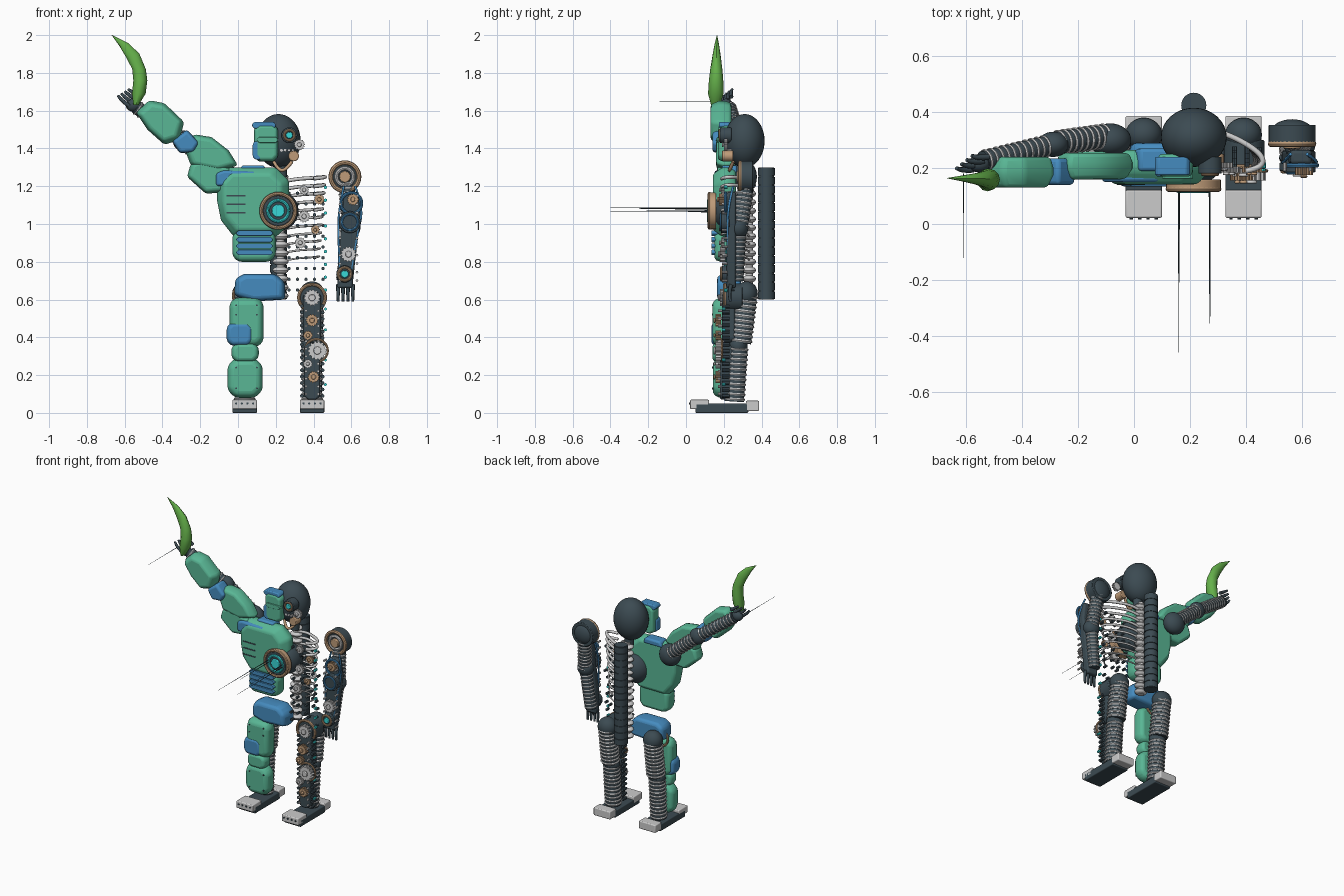
import bpy, bmesh, math, random
from mathutils import Vector, Matrix

if "Cube" in bpy.data.objects:
    bpy.data.objects.remove(bpy.data.objects["Cube"])
random.seed(4)

COL = dict(green=(.10, .47, .30, 1), blue=(.06, .26, .52, 1), dark=(.045, .07, .085, 1),
           tan=(.52, .33, .19, 1), cyan=(.04, .68, .68, 1), leaf=(.13, .44, .07, 1))
MATS = {}
for k, c in COL.items():
    MATS[k] = bpy.data.materials.new(k + "_paint")
    MATS[k].diffuse_color = c
FRONT = Vector((0, 1, 0))


def finish(name, bm, mat=None, bevel=0, seg=3):
    bmesh.ops.recalc_face_normals(bm, faces=bm.faces)
    me = bpy.data.meshes.new(name)
    bm.to_mesh(me)
    bm.free()
    ob = bpy.data.objects.new(name, me)
    bpy.context.collection.objects.link(ob)
    if mat:
        me.materials.append(MATS[mat])
    if bevel:
        m = ob.modifiers.new("edge", 'BEVEL')
        m.width, m.segments, m.limit_method = bevel, seg, 'ANGLE'
    bpy.ops.object.select_all(action='DESELECT')
    ob.select_set(True)
    bpy.context.view_layer.objects.active = ob
    bpy.ops.object.shade_smooth_by_angle(angle=math.radians(35))


def add_cyl(bm, p, q, r, r2=None, n=16):
    p, q = Vector(p), Vector(q)
    M = Matrix.Translation((p + q) / 2) @ (q - p).to_track_quat('Z', 'Y').to_matrix().to_4x4()
    bmesh.ops.create_cone(bm, cap_ends=True, segments=n, radius1=r, radius2=r if r2 is None else r2,
                          depth=(q - p).length, matrix=M)


def add_torus(bm, p, d, R, r, n=28, k=8):
    M = Matrix.Translation(p) @ Vector(d).to_track_quat('Z', 'Y').to_matrix().to_4x4()
    v = [[bm.verts.new(M @ Vector(((R + r * math.cos(b)) * math.cos(a), (R + r * math.cos(b)) * math.sin(a),
          r * math.sin(b)))) for b in (2 * math.pi * j / k for j in range(k))]
         for a in (2 * math.pi * i / n for i in range(n))]
    for i in range(n):
        for j in range(k):
            bm.faces.new((v[i][j], v[i][j - 1], v[i - 1][j - 1], v[i - 1][j]))


def plate(name, pts, y0, y1, mat, bevel=.02, dome=1.0):
    """Outline in x, z pushed along y; dome < 1 draws the front in to a rounded crown."""
    bm = bmesh.new()
    n, h = len(pts), y1 - y0
    cx, cz = sum(p[0] for p in pts) / n, sum(p[1] for p in pts) / n
    layers = [(y0, 1), (y1, 1)] if dome == 1 else [(y0, dome), (y0 + h * .4, 1), (y0 + h * .65, 1), (y1, .5 + dome / 2)]
    loops = [[bm.verts.new((cx + (x - cx) * s, y, cz + (z - cz) * s)) for x, z in pts] for y, s in layers]
    for a, b in zip(loops, loops[1:]):
        for i in range(n):
            bm.faces.new((a[i], a[i - 1], b[i - 1], b[i]))
    bm.faces.new(loops[0])
    bm.faces.new(loops[-1])
    finish(name, bm, mat, bevel)


def slab(name, x0, x1, z0, z1, y0, y1, mat, cut=.03, bevel=.02, dome=1.0):
    plate(name, [(x0 + cut, z0), (x1 - cut, z0), (x1, z0 + cut), (x1, z1 - cut), (x1 - cut, z1),
                 (x0 + cut, z1), (x0, z1 - cut), (x0, z0 + cut)], y0, y1, mat, bevel, dome)


def box(name, c, s, mat=None, bevel=.006):
    bm = bmesh.new()
    bmesh.ops.create_cube(bm, size=1, matrix=Matrix.Translation(c) @ Matrix.Diagonal((*s, 1)))
    finish(name, bm, mat, bevel)


def ball(name, c, s, mat):
    bm = bmesh.new()
    bmesh.ops.create_uvsphere(bm, u_segments=32, v_segments=20, radius=1,
                              matrix=Matrix.Translation(c) @ Matrix.Diagonal((*s, 1)))
    finish(name, bm, mat)


def rod(name, p, q, r, mat=None, n=32, r2=None, bevel=0):
    bm = bmesh.new()
    add_cyl(bm, p, q, r, r2, n)
    finish(name, bm, mat, bevel, 2)


def disc(name, x, z, r, y0, y1, mat=None):
    rod(name, (x, y0, z), (x, y1, z), r, mat, bevel=.004)


def ring(name, x, z, R, r, y, mat=None):
    bm = bmesh.new()
    add_torus(bm, (x, y, z), FRONT, R, r, 36)
    finish(name, bm, mat)


def gear(name, x, z, r, y0, y1, mat=None, teeth=14):
    pts = []
    for i in range(teeth * 4):
        a, q = 2 * math.pi * i / (teeth * 4), r if i % 4 < 2 else r * .84
        pts.append((x + q * math.cos(a), z + q * math.sin(a)))
    plate(name, pts, y0, y1, mat, 0)
    disc(name + "_hub", x, z, r * .4, y0 - .01, y0, mat)


def limb(name, p, q, r, n):
    """Dark core tube wrapped in pale coil rings."""
    p, q = Vector(p), Vector(q)
    rod(name + "_core", p, q, r * .92, 'dark', 24)
    bm = bmesh.new()
    for i in range(n):
        add_torus(bm, p.lerp(q, (i + .5) / n), q - p, r * .9, r * .13, 24, 6)
    finish(name + "_coil", bm)


def tube(name, pts, radii, mat=None):
    cu = bpy.data.curves.new(name, 'CURVE')
    cu.dimensions, cu.bevel_depth, cu.bevel_resolution, cu.use_fill_caps = '3D', 1, 2, True
    s = cu.splines.new('NURBS')
    s.points.add(len(pts) - 1)
    for sp, p, r in zip(s.points, pts, radii):
        sp.co, sp.radius = (*p, 1), r
    s.use_endpoint_u, s.order_u, s.resolution_u = True, 3, 5
    bpy.context.collection.objects.link(bpy.data.objects.new(name, cu))
    if mat:
        cu.materials.append(MATS[mat])


def bolts(name, spots, r, mat=None, d=.015):
    bm = bmesh.new()
    for x, y, z in spots:
        add_cyl(bm, (x, y, z), (x, y + d, z), r, n=8)
    finish(name, bm, mat)


# Head: dark skull, half face mask, exposed eye side
ball("skull", (.214, .31, 1.44), (.118, .106, .142), 'dark')
slab("face_mask", .085, .212, 1.33, 1.53, .17, .25, 'green', .025, .012, .9)
slab("brow", .075, .2, 1.505, 1.54, .175, .24, 'blue', .012, .008)
slab("cheek", .078, .13, 1.34, 1.44, .17, .22, 'blue', .015, .008)
slab("visor", .1, .212, 1.43, 1.46, .163, .2, 'green', .012, .006)
disc("eye_socket", .272, 1.47, .042, .18, .24, 'dark')
ring("eye_ring", .272, 1.47, .027, .006, .178, 'tan')
disc("eye", .272, 1.47, .018, .17, .19, 'cyan')
gear("jaw_gear", .325, 1.42, .03, .2, .22)
disc("jaw_joint", .295, 1.36, .028, .19, .25, 'tan')
bolts("teeth", [(.23 + .02 * i, .21, 1.39) for i in range(4)], .008, None, .03)
rod("neck", (.23, .31, 1.25), (.23, .31, 1.34), .03, 'dark')
tube("neck_brace", [(.19, .25, 1.33), (.21, .23, 1.29), (.25, .23, 1.28), (.285, .25, 1.33)], [.009] * 4, 'tan')

# Back column and vertebrae
bm = bmesh.new()
add_cyl(bm, (.214, .425, .6), (.214, .425, 1.3), .04, n=24)
for i in range(15):
    add_cyl(bm, (.214, .425, .602 + i * .0467), (.214, .425, .643 + i * .0467), .045, n=24)
finish("back_column", bm, 'dark')
bm = bmesh.new()
for i in range(15):
    bmesh.ops.create_uvsphere(bm, u_segments=16, v_segments=8, radius=1, matrix=Matrix.Translation(
        (.225, .335, .62 + i * .045)) @ Matrix.Diagonal((.043, .036, .02, 1)))
add_cyl(bm, (.225, .335, .6), (.225, .335, 1.28), .02)
finish("vertebrae", bm)

# Armoured half of the torso
plate("chest_shell", [(-.11, 1.24), (-.055, 1.3), (.2, 1.3), (.27, 1.23), (.27, 1.0), (.2, .93),
                      (-.02, .93), (-.09, 1.02), (-.11, 1.12)], .142, .265, 'green', .015, .8)
slab("belly_shell", -.03, .2, .8, .97, .15, .25, 'green', .03, .02, .92)
for i in range(4):
    slab("belly_rib", -.01, .185, .835 + i * .034, .864 + i * .034, .135, .2, 'blue', .012, .008)
plate("collar_bar", [(-.12, 1.2), (-.12, 1.27), (-.08, 1.285), (.1, 1.28), (.09, 1.22), (-.03, 1.2)],
      .15, .24, 'blue', .012, .92)
plate("collar_top", [(0, 1.27), (.02, 1.31), (.14, 1.31), (.15, 1.27)], .19, .27, 'blue', .012)
for i in range(3):
    box("chest_vent", (-.01, .143, 1.06 + i * .045), (.1, .008, .008), 'dark', 0)
ball("core_housing", (.22, .24, 1.07), (.1, .1, .105), 'dark')
disc("core_base", .213, 1.07, .098, .125, .16, 'tan')
ring("core_rim", .213, 1.07, .09, .01, .125, 'tan')
disc("core_dark", .213, 1.07, .08, .12, .14, 'dark')
ring("core_inner", .213, 1.07, .055, .009, .12, 'cyan')
disc("core_glow", .213, 1.07, .034, .112, .13, 'cyan')
for x, z, y in ((.16, 1.085, -.46), (.272, 1.065, -.4), (.162, 1.07, -.21), (.27, 1.08, -.25)):
    rod("core_spike", (x, .13, z), (x, y, z), .003, 'dark', 6, .0008)

# Exposed half of the torso: ribs, gears and floating bolts
for i in range(11):
    z, w, r = 1.25 - i * .042, .465 - .003 * i, .01 - .0005 * i
    tube("rib", [(.24, .335, z - .025), (.3, .335, z - .012), (.4, .29, z - .006), (w, .24, z), (w - .01, .2, z - .004),
                 (.4, .19, z - .01)], [r] * 6)
for x, z, r, m in ((.35, 1.18, .026, None), (.43, 1.13, .028, 'tan'), (.35, 1.04, .032, None), (.41, .97, .024, 'tan'),
                   (.33, .9, .03, None)):
    gear("chest_gear", x, z, r, .185, .205, m)
bolts("torso_bolts", [(.27 + .045 * i, .2 + random.random() * .06, .65 + .057 * j)
                      for i in range(5) for j in range(10)], .009, 'dark', .025)
bolts("side_lights", [(.463, .2, .65 + .068 * j) for j in range(9)], .009, 'cyan', .02)

# Pelvis
plate("pelvis", [(-.02, .62), (-.015, .71), (.03, .735), (.2, .735), (.25, .69), (.25, .6), (.08, .59)],
      .165, .29, 'blue', .02, .9)

# Legs: coils, joints and feet on both sides
for x in (.035, .392):
    ball("hip_joint", (x, .32, .63), (.066, .06, .066), 'dark')
    limb("thigh", (x, .32, .63), (x, .287, .37), .062, 10)
    ball("knee_joint", (x, .275, .355), (.058, .05, .055), 'dark')
    limb("shin", (x, .275, .35), (x, .255, .06), .056, 11)
    box("sole", (x, .19, .025), (.13, .28, .05), 'dark')
    box("toe", (x, .072, .045), (.13, .1, .05))
    box("heel", (x, .352, .037), (.13, .07, .055))
    bolts("toe_bolts", [(x - .045 + .03 * i, .016, .05) for i in range(4)], .006, 'dark')

# Armoured leg shells
slab("thigh_shell", -.045, .135, .35, .61, .14, .235, 'green', .03, .02, .85)
slab("knee_pad", -.06, .08, .355, .48, .135, .225, 'blue', .025, .015, .88)
slab("knee_shell", -.035, .11, .27, .37, .14, .22, 'green', .025, .015, .88)
slab("shin_shell", -.055, .13, .08, .29, .142, .235, 'green', .04, .02, .85)
ring("hip_trim", .035, .62, .06, .008, .24, 'tan')
bolts("shell_bolts", [(x, .138, z) for x in (-.01, .1) for z in (.13, .24, .52, .57)], .005, 'dark')

# Exposed leg front
slab("leg_frame_top", .345, .44, .37, .64, .19, .26, 'dark', .02, .01)
slab("leg_frame_low", .35, .435, .07, .37, .18, .25, 'dark', .02, .01)
disc("hip_disc", .392, .61, .075, .21, .3, 'dark')
ring("hip_ring", .392, .61, .07, .009, .205, 'tan')
gear("hip_gear", .392, .61, .045, .18, .21)
for x, z, r, m in ((.392, .49, .034, 'tan'), (.42, .33, .052, None), (.4, .19, .032, 'tan'), (.37, .41, .026, 'tan'),
                   (.37, .26, .025, None)):
    gear("leg_gear", x, z, r, .155, .185, m)
ring("knee_ring", .415, .33, .06, .006, .19, 'tan')
bolts("leg_bolts", [(x, .19, .09 + .034 * j) for x in (.338, .448) for j in range(15)], .01, 'dark', .04)
bolts("leg_rivets", [(x, .17, .1 + .04 * j) for x in (.36, .425) for j in range(12)], .007, None, .03)
bolts("leg_lights", [(.463, .19, z) for z in (.15, .28, .44, .55)], .008, 'cyan', .02)

# Exposed hanging arm
disc("shoulder_disc", .566, 1.25, .084, .29, .355, 'dark')
ball("shoulder_cap", (.566, .33, 1.25), (.075, .045, .075), 'dark')
ring("shoulder_ring", .566, 1.25, .075, .012, .287, 'tan')
ring("shoulder_inner", .566, 1.25, .045, .01, .285)
disc("shoulder_pin", .566, 1.25, .03, .27, .3, 'tan')
limb("upper_arm", (.573, .32, 1.22), (.595, .285, .98), .045, 10)
ball("elbow_joint", (.593, .28, .98), (.055, .05, .055), 'dark')
limb("forearm", (.592, .28, .97), (.56, .265, .7), .042, 11)
plate("arm_frame", [(.56, 1.17), (.635, 1.17), (.65, 1.05), (.62, .8), (.605, .66), (.525, .66), (.53, .85),
                    (.55, 1.0)], .215, .265, 'dark', .012)
ring("biceps_ring", .6, 1.11, .055, .008, .21, 'blue')
gear("biceps_gear", .608, 1.13, .032, .175, .21, 'tan')
disc("elbow_disc", .592, 1.01, .058, .185, .23, 'dark')
ring("elbow_ring", .592, 1.01, .042, .006, .183, 'blue')
gear("forearm_gear", .585, .84, .042, .18, .21)
disc("wrist_disc", .565, .735, .045, .19, .22, 'dark')
ring("wrist_ring", .565, .735, .034, .007, .188, 'tan')
disc("wrist_light", .565, .735, .02, .18, .2, 'cyan')
bolts("arm_bolts", [(x, .19, .7 + .045 * j) for x in (.54, .63) for j in range(11)], .007, None, .03)
for s in (-1, 1):
    tube("arm_cable", [(.59 + s * .03, .25, 1.2), (.6 + s * .065, .22, 1.08), (.58 + s * .05, .22, .95),
                       (.57 + s * .03, .22, .75)], [.006] * 4, 'blue')
for i in range(4):
    x = .53 + .026 * i
    tube("hanging_finger", [(x, .24, .68), (x, .225, .64), (x, .235, .59)], [.011, .01, .007], 'dark')

# Raised arm: coils behind, shells in front
ball("raised_shoulder", (-.085, .3, 1.26), (.075, .06, .075), 'dark')
limb("raised_upper", (-.1, .315, 1.28), (-.28, .29, 1.43), .045, 9)
ball("raised_elbow", (-.29, .285, 1.44), (.055, .045, .055), 'dark')
limb("raised_forearm", (-.29, .285, 1.44), (-.54, .225, 1.62), .04, 12)
plate("shoulder_shell", [(-.27, 1.25), (-.25, 1.32), (-.18, 1.35), (-.03, 1.29), (-.05, 1.17), (-.17, 1.16)],
      .165, .26, 'green', .015, .88)
plate("upper_arm_shell", [(-.28, 1.39), (-.235, 1.475), (-.14, 1.46), (-.05, 1.39), (.0, 1.31), (-.1, 1.28),
                          (-.25, 1.31)], .16, .255, 'green', .015, .85)
plate("elbow_pad", [(-.35, 1.44), (-.27, 1.5), (-.205, 1.43), (-.235, 1.38), (-.31, 1.375)],
      .14, .235, 'blue', .014, .9)
plate("forearm_shell", [(-.54, 1.59), (-.47, 1.655), (-.39, 1.64), (-.285, 1.54), (-.31, 1.445), (-.39, 1.42),
                        (-.48, 1.5)], .13, .24, 'green', .015, .82)
ball("palm", (-.555, .215, 1.63), (.04, .03, .035), 'dark')
for i in range(4):
    a = Vector((-.575 + .018 * i, .195 + .015 * i, 1.625 + .016 * i))
    tube("raised_finger", [a, a + Vector((-.045, -.005, .03)), a + Vector((-.06, .005, .055 - .005 * i))],
         [.011, .01, .007], 'dark')
rod("finger_spike", (-.61, .18, 1.65), (-.61, -.14, 1.65), .002, 'dark', 6, .0006)

# Curved leaf-like blade: cross-sections swept up to a point
bm = bmesh.new()
secs = [(-.54, 1.63, .014, .024), (-.525, 1.69, .036, .041), (-.517, 1.76, .037, .038), (-.524, 1.82, .036, .032),
        (-.556, 1.89, .033, .022), (-.605, 1.95, .022, .012), (-.668, 2.0, .001, .001)]
loops = [[bm.verts.new((x + w * math.cos(a), .158 + d * math.sin(a) + .02 * (z - 1.7),
                        z + .4 * w * math.cos(a) * (1.85 < z < 1.99)))
          for a in (2 * math.pi * i / 12 for i in range(12))] for x, z, w, d in secs]
for a, b in zip(loops, loops[1:]):
    for i in range(12):
        bm.faces.new((a[i], a[i - 1], b[i - 1], b[i]))
bm.faces.new(loops[0])
bm.faces.new(loops[-1])
finish("blade", bm, 'leaf')

for m in bpy.data.materials:
    if m.users and not m.is_grease_pencil:
        m.use_nodes = True
        m.node_tree.nodes["Principled BSDF"].inputs["Base Color"].default_value = m.diffuse_color
